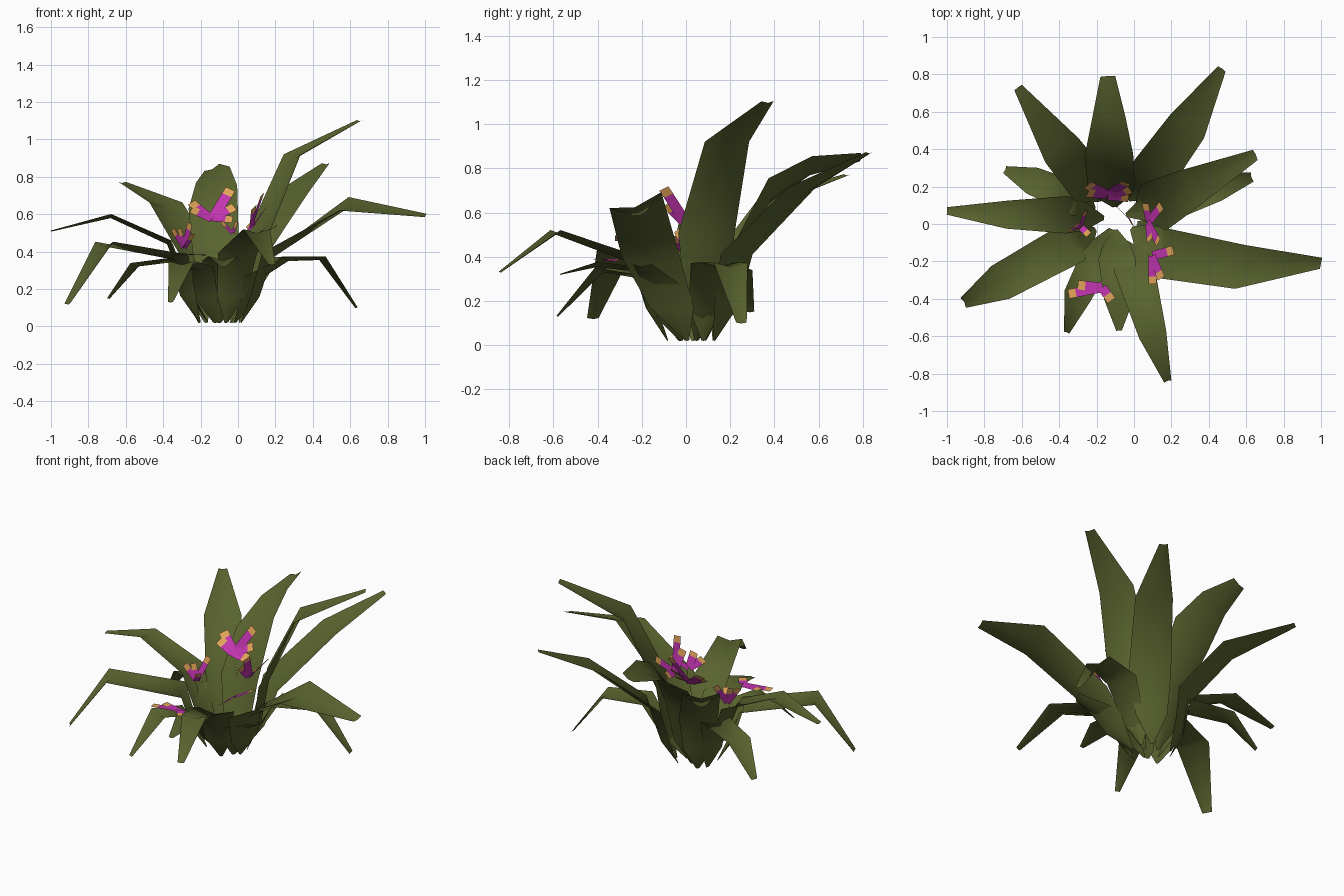
import bpy, bmesh
from mathutils import Vector

cube = bpy.data.objects.get("Cube")
if cube:
    bpy.data.objects.remove(cube)


def material(name, rgb):
    m = bpy.data.materials.new(name)
    m.use_nodes = True
    col = (*rgb, 1)
    m.diffuse_color = col
    m.node_tree.nodes["Principled BSDF"].inputs["Base Color"].default_value = col
    return m


GREEN = material("leaf green", (0.1, 0.125, 0.028))
MAGENTA = material("petal magenta", (0.54, 0.035, 0.43))
ORANGE = material("petal tip orange", (0.76, 0.37, 0.1))
UP = Vector((0, 0, 1))
CENTRE = Vector((-0.1, 0.03, 0))


def build(name, bm, mats, smooth):
    mesh = bpy.data.meshes.new(name)
    bm.to_mesh(mesh)
    bm.free()
    for m in mats:
        mesh.materials.append(m)
    for p in mesh.polygons:
        p.use_smooth = smooth
    ob = bpy.data.objects.new(name, mesh)
    bpy.context.collection.objects.link(ob)


# A leaf is a lightly folded ribbon: pointed foot, wide belly, bends and blunt tip
def leaf(name, points, widths, root=0.12, roll=0.0):
    points = [Vector(p) for p in points]
    out = (points[-1] - CENTRE) * Vector((1, 1, 0))
    out.normalize()
    foot = CENTRE + out * root + UP * 0.02
    shin = foot.lerp(points[0], 0.4) + out * 0.025
    path = [foot, shin, *points]
    sizes = [0.02, widths[0] * 0.75, *widths]
    side = UP.cross(out)
    last = len(path) - 1
    bm = bmesh.new()
    rows = []
    for i, (p, w) in enumerate(zip(path, sizes)):
        along = (path[min(i + 1, last)] - path[max(i - 1, 0)]).normalized()
        fold = along.cross(side) * w * 0.07
        half = (side + UP * (roll if i > 2 else 0)) * w / 2
        rows.append([bm.verts.new(v) for v in (p - half + fold, p - fold, p + half + fold)])
    for a, b in zip(rows, rows[1:]):
        for k in range(2):
            bm.faces.new((a[k], a[k + 1], b[k + 1], b[k]))
    build(name, bm, [GREEN], True)


leaf("leaf_right", [(-.37, .05, .45), (-.68, .05, .59), (-1, .07, .51)], (.2, .15, .04), .06)
leaf("leaf_right_low", [(-.3, .13, .36), (-.54, .23, .33), (-.69, .29, .15)], (.18, .15, .04))
leaf("leaf_back_left_tall", [(.13, .1, .5), (.3, .19, .91), (.65, .37, 1.1)], (.28, .22, .06))
leaf("leaf_back_left", [(.08, .24, .4), (.29, .53, .7), (.47, .83, .87)], (.25, .22, .05))
leaf("leaf_back", [(-.12, .2, .4), (-.135, .38, .68), (-.135, .57, .8), (-.14, .79, .845)],
     (.25, .26, .18, .08), .06, -.48)
leaf("leaf_back_right", [(-.23, .2, .38), (-.39, .4, .65), (-.62, .73, .77)], (.23, .22, .05))
leaf("leaf_front_right", [(-.33, -.1, .37), (-.71, -.31, .44), (-.91, -.42, .12)], (.23, .2, .06))
leaf("leaf_left", [(.17, -.16, .38), (.57, -.23, .64), (1, -.21, .59)], (.27, .24, .06), .12, .3)
leaf("leaf_left_short", [(.1, -.11, .26), (.27, -.2, .36)], (.2, .1), .1)
leaf("leaf_front_left", [(0, -.23, .38), (.1, -.59, .51), (.18, -.84, .33)], (.22, .15, .04))
leaf("leaf_front_low", [(-.21, -.2, .31), (-.3, -.38, .34), (-.36, -.58, .13)], (.17, .15, .03), .06)
leaf("leaf_front", [(-.09, -.2, .34), (-.08, -.4, .365), (-.08, -.57, .32)], (.2, .16, .03), .06)
leaf("leaf_left_low", [(.2, .12, .36), (.44, .2, .365), (.63, .25, .1)], (.2, .16, .05), .06)


# A flower is a spray of flat petals around a heart, each with an orange end
def flower(name, heart, facing, width, ends):
    heart, facing = Vector(heart), Vector(facing).normalized()
    bm = bmesh.new()
    for i, end in enumerate(ends):
        end = Vector(end)
        along = (end - heart).normalized()
        side = facing.cross(along).normalized() * width / 2
        lift = facing * 0.004 * i
        rows = [[bm.verts.new(p + lift + s * side) for s in (-1, 1)]
                for p in (heart, end - along * 0.04, end)]
        for j in range(2):
            a, b = rows[j], rows[j + 1]
            bm.faces.new((a[0], a[1], b[1], b[0])).material_index = j
    build(name, bm, [MAGENTA, ORANGE], False)


flower("flower_back", (-.14, .16, .57), (0.1, -.65, .75), .058,
       [(-.04, .22, .735), (-.25, .21, .66), (-.25, .17, .62),
        (-.02, .19, .63), (-.03, .15, .56)])
flower("flower_left", (.08, .01, .53), (-.7, 0, .7), .05,
       [(.06, .11, .55), (.15, .1, .63), (.09, -.09, .63), (.14, -.1, .7)])
flower("flower_right", (-.29, -.01, .42), (.6, -.6, .3), .035,
       [(-.35, -.04, .52), (-.26, .07, .55), (-.32, 0, .52), (-.25, -.05, .49)])
flower("flower_front_left", (.1, -.17, .48), (-.5, -.1, .8), .05,
       [(.21, -.14, .54), (.1, -.32, .48), (.15, -.29, .52)])
flower("flower_front", (-.17, -.34, .38), (0, .05, 1), .05,
       [(-.3, -.325, .39), (-.35, -.375, .38), (-.12, -.41, .38)])
flower("flower_centre", (-.03, .03, .5), (.7, .7, .15), .02,
       [(-.09, .09, .56), (-.01, -.01, .56)])
